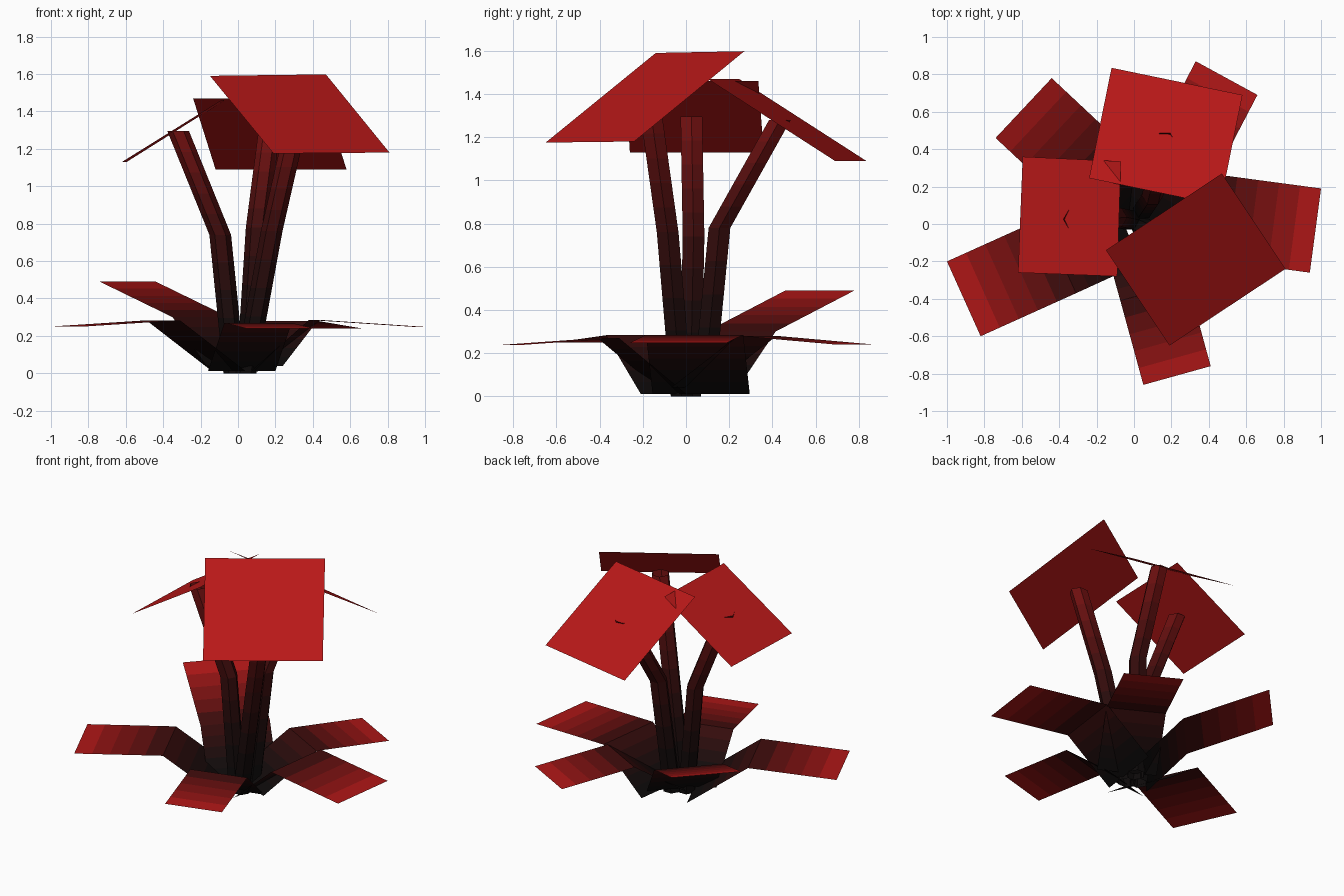
import bpy
from math import cos, sin, pi
from mathutils import Vector

if "Cube" in bpy.data.objects:
    bpy.data.objects.remove(bpy.data.objects["Cube"])

BANDS = 5
mats = {}


def red(t):
    """Shade of the black-to-red ramp, t from 0 to 1."""
    k = round(max(0.0, min(1.0, t)) * 16)
    if k not in mats:
        m = bpy.data.materials.new("red_%02d" % k)
        v = (k / 16) ** 2
        m.diffuse_color = (0.004 + 0.48 * v, 0.003 + 0.006 * v, 0.003 + 0.006 * v, 1)
        m.use_nodes = True
        m.node_tree.nodes["Principled BSDF"].inputs["Base Color"].default_value = m.diffuse_color
        mats[k] = m
    return mats[k]


def build(name, verts, faces, shades):
    me = bpy.data.meshes.new(name)
    me.from_pydata([tuple(v) for v in verts], [], faces)
    ob = bpy.data.objects.new(name, me)
    bpy.context.collection.objects.link(ob)
    slots = []
    for poly, s in zip(me.polygons, shades):
        m = red(s)
        if m not in slots:
            slots.append(m)
            me.materials.append(m)
        poly.material_index = slots.index(m)
    return ob


def banded(path, tones):
    """Split each straight stretch into colour bands."""
    pts, cols = [Vector(path[0])], []
    for i in range(len(path) - 1):
        a, b = Vector(path[i]), Vector(path[i + 1])
        for j in range(BANDS):
            pts.append(a.lerp(b, (j + 1) / BANDS))
            cols.append(tones[i] + (tones[i + 1] - tones[i]) * (j + 0.5) / BANDS)
    return pts, cols


def leaf(name, base, knee, tip_a, tip_b, z):
    a, b = Vector((*tip_a, z)), Vector((*tip_b, z))
    half = (b - a) / 2
    pts, cols = banded([base, knee, (a + b) / 2], [0.0, 0.25, 1.0])
    verts = [p + s * half for p in pts for s in (-1, 1)]
    faces = [(2 * i, 2 * i + 1, 2 * i + 3, 2 * i + 2) for i in range(len(cols))]
    build(name, verts, faces, cols)


def stem(name, path, r=0.058, n=6):
    pts, cols = banded(path, [0.0, 0.3, 0.62])
    verts = [p + Vector((r * cos(2 * pi * k / n), r * sin(2 * pi * k / n), 0))
             for p in pts for k in range(n)]
    faces, shades = [], []
    for i, c in enumerate(cols):
        for k in range(n):
            q = (k + 1) % n
            faces.append((i * n + k, i * n + q, (i + 1) * n + q, (i + 1) * n + k))
            shades.append(c)
    build(name, verts, faces, shades)


def card(name, *corners):
    build(name, corners, [(0, 1, 2, 3)], [1.0])


# Ground leaves: bent ribbons radiating from the centre
leaf("leaf_right", (0.10, 0.07, 0.012), (0.41, 0.04, 0.285), (0.94, -0.26), (1.0, 0.19), 0.248)
leaf("leaf_left", (-0.05, -0.01, 0.012), (-0.40, -0.17, 0.283), (-1.0, -0.20), (-0.82, -0.60), 0.25)
leaf("leaf_front", (0.02, -0.05, 0.012), (0.107, -0.36, 0.27), (0.05, -0.86), (0.41, -0.76), 0.238)
leaf("leaf_back_left", (-0.02, 0.08, 0.04), (-0.20, 0.255, 0.30), (-0.44, 0.78), (-0.74, 0.46), 0.49)
leaf("leaf_back_right", (0.075, 0.02, 0.04), (0.26, 0.33, 0.28), (0.66, 0.69), (0.33, 0.87), 0.24)

# Stems: six-sided tubes with one bend
stem("stem_front", [(0.04, -0.02, 0), (0.18, -0.085, 0.76), (0.31, -0.165, 1.33)])
stem("stem_back", [(0.05, 0.08, 0.01), (0.10, 0.155, 0.78), (0.165, 0.435, 1.28)])
stem("stem_left", [(-0.02, 0.02, 0), (-0.095, 0.035, 0.74), (-0.32, 0.025, 1.295)])

# Flower heads: flat tilted panels
card("flower_front", (-0.15, -0.14, 1.59), (0.19, -0.65, 1.175), (0.81, -0.24, 1.18), (0.47, 0.27, 1.598))
card("flower_back", (0.58, 0.69, 1.09), (-0.12, 0.835, 1.09), (-0.24, 0.245, 1.47), (0.46, 0.10, 1.47))
card("flower_left", (-0.62, -0.26, 1.13), (-0.09, -0.28, 1.46), (-0.07, 0.335, 1.46), (-0.595, 0.36, 1.13))
